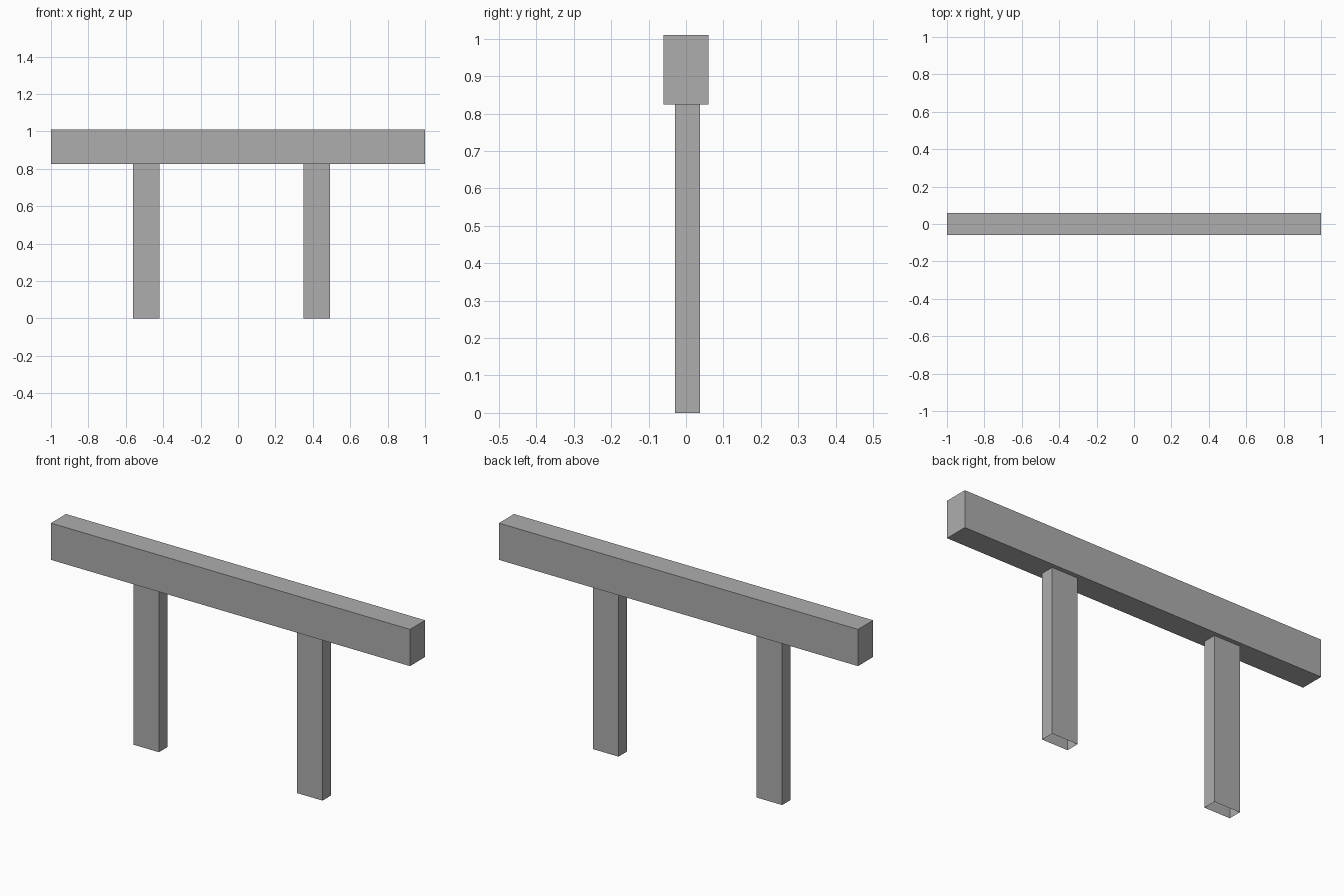
import bpy
import bmesh
from mathutils import Matrix, Vector

default = bpy.data.objects.get("Cube")
if default:
    bpy.data.objects.remove(default, do_unlink=True)

# Single flat grey
grey = bpy.data.materials.new("plain_grey")
grey.use_nodes = True
colour = (0.42, 0.42, 0.42, 1)
grey.diffuse_color = colour
grey.node_tree.nodes["Principled BSDF"].inputs["Base Color"].default_value = colour


def box(name, low, high, open_ends=False):
    """Box between two corners, optionally without its top and bottom."""
    low, high = Vector(low), Vector(high)
    bm = bmesh.new()
    bmesh.ops.create_cube(bm, size=1)
    size = high - low
    bmesh.ops.transform(
        bm, verts=bm.verts,
        matrix=Matrix.Translation((low + high) / 2) @ Matrix.Diagonal((*size, 1)))
    bm.normal_update()
    if open_ends:
        ends = [f for f in bm.faces if abs(f.normal.z) > 0.9]
        bmesh.ops.delete(bm, geom=ends, context="FACES_ONLY")
    mesh = bpy.data.meshes.new(name)
    bm.to_mesh(mesh)
    bm.free()
    mesh.materials.append(grey)
    obj = bpy.data.objects.new(name, mesh)
    bpy.context.collection.objects.link(obj)
    return obj


# Top beam
BEAM_BOTTOM = 0.825
box("top_beam", (-1, -0.06, BEAM_BOTTOM), (1, 0.06, 1.01))

# Hollow posts, open at the foot
for name, x in (("right_post", -0.491), ("left_post", 0.42)):
    box(name, (x - 0.071, -0.029, 0), (x + 0.071, 0.038, BEAM_BOTTOM), open_ends=True)
